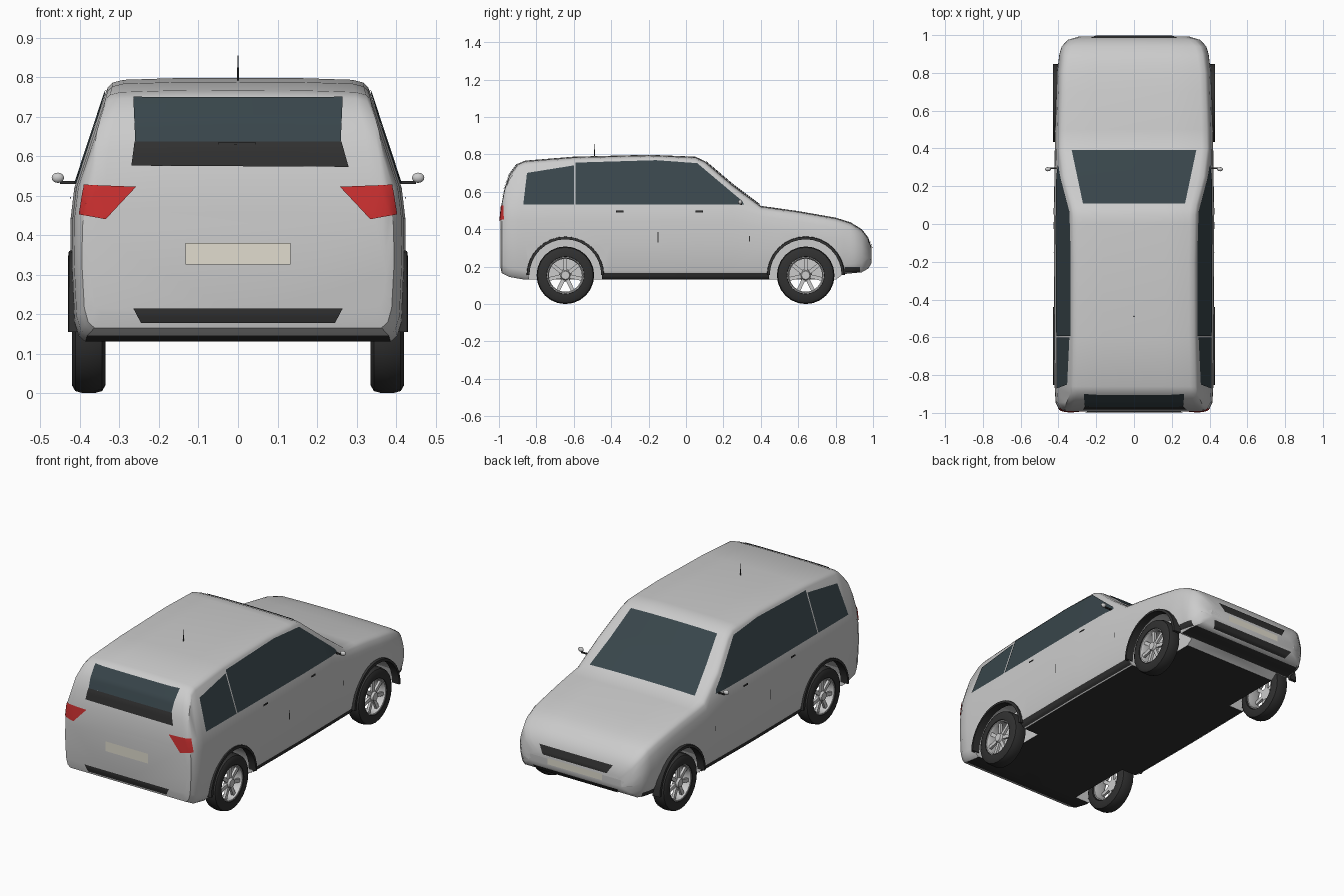
import bpy, bmesh
from math import sin, cos, pi, radians
from mathutils import Vector, Matrix
from mathutils.bvhtree import BVHTree

if "Cube" in bpy.data.objects:
    bpy.data.objects.remove(bpy.data.objects["Cube"])


def mat(name, r, g, b):
    m = bpy.data.materials.new(name)
    m.diffuse_color = (r, g, b, 1)
    m.use_nodes = True
    m.node_tree.nodes["Principled BSDF"].inputs["Base Color"].default_value = m.diffuse_color
    return m


GREY = mat("body_grey", .8, .8, .8)
BLACK = mat("black_trim", .03, .03, .03)
GLASS = mat("dark_glass", .04, .06, .07)
RED = mat("red_lens", .6, .03, .03)
CREAM = mat("cream_plate", .75, .72, .62)


def finish(name, bm, *mats, angle=35):
    me = bpy.data.meshes.new(name)
    bm.to_mesh(me)
    bm.free()
    ob = bpy.data.objects.new(name, me)
    bpy.context.collection.objects.link(ob)
    for m in mats:
        me.materials.append(m)
    smooth(ob, angle)
    return ob


def smooth(ob, angle):
    bpy.ops.object.select_all(action='DESELECT')
    ob.select_set(True)
    bpy.context.view_layer.objects.active = ob
    bpy.ops.object.shade_smooth_by_angle(angle=radians(angle))


def loft(bm, rings, closed=False, caps=False):
    """Skin a list of closed point rings."""
    rows = [[bm.verts.new(p) for p in r] for r in rings]
    pairs = list(zip(rows, rows[1:])) + ([(rows[-1], rows[0])] if closed else [])
    for a, b in pairs:
        for i in range(len(a)):
            j = (i + 1) % len(a)
            bm.faces.new((a[i], a[j], b[j], b[i]))
    if caps:
        bm.faces.new(rows[0])
        bm.faces.new(rows[-1])
    bmesh.ops.recalc_face_normals(bm, faces=bm.faces)


def interp(table, y):
    for (a, va), (b, vb) in zip(table, table[1:]):
        if a <= y <= b:
            return va + (vb - va) * (y - a) / (b - a)


# Body: side profile (top, bottom) and plan width along y; tail at -y
TOP = [(-.993, .46), (-.985, .54), (-.97, .62), (-.945, .69), (-.9, .75), (-.86, .767), (-.6, .788),
       (-.2, .798), (.05, .788), (.1, .765), (.25, .638), (.4, .525), (.6, .497), (.8, .462),
       (.88, .437), (.94, .40), (.975, .355), (.993, .3)]
BOTTOM = [(-.993, .2), (-.985, .165), (-.945, .145), (-.86, .13), (.8, .13), (.84, .16), (.94, .17), (.975, .19), (.993, .22)]
WIDTH = [(-.993, .375), (-.985, .395), (-.945, .415), (-.86, .42), (0, .425), (.5, .418), (.8, .408),
         (.9, .395), (.94, .383), (.975, .35), (.993, .29)]


def section(y):
    t, b, w = interp(TOP, y), interp(BOTTOM, y), interp(WIDTH, y)
    belt = min(.52, t - .055)
    edge = t - .025
    xr = .975 * w - .33 * (edge - belt)
    mid = b + .5 * (belt - b)
    half = [(.92 * w, b), (.96 * w, b + .015), (.985 * w, b + .05), (w, mid), (.997 * w, .4 * mid + .6 * belt),
            (.975 * w, belt), (xr, edge), (xr - .012, t - .012), (xr - .04, t - .005), (xr * .5, t - .001)]
    pts = [(0, b)] + half + [(0, t)] + [(-x, z) for x, z in reversed(half)]
    return [(x, y, z) for x, z in pts]


ys = sorted({y for t in (TOP, BOTTOM, WIDTH) for y, _ in t} | {-.4, .2, .7})
bm = bmesh.new()
loft(bm, [section(y) for y in ys], caps=True)
for f in bm.faces:
    if f.normal.z < -.95:
        f.material_index = 1
tree = BVHTree.FromBMesh(bm)
body = finish("body", bm, GREY, BLACK)

# Wheel wells cut out of the body
WHEELS = [(s, y) for s in (-1, 1) for y in (-.645, .64)]
AXLE = .154
for s, y in WHEELS:
    bpy.ops.mesh.primitive_cylinder_add(vertices=28, radius=.197, depth=.25, location=(s * .42, y, AXLE),
                                        rotation=(0, pi / 2, 0))
    cutter = bpy.context.object
    cutter.hide_render = True
    mod = body.modifiers.new("well", 'BOOLEAN')
    mod.operation, mod.object = 'DIFFERENCE', cutter
    bpy.context.view_layer.objects.active = body
    bpy.ops.object.modifier_apply(modifier=mod.name)
    bpy.data.objects.remove(cutter)
smooth(body, 35)

# Panels are 2D quads projected on to the body surface
VIEWS = {'right': (lambda u, v: (2, u, v), (-1, 0, 0)), 'left': (lambda u, v: (-2, u, v), (1, 0, 0)),
         'tail': (lambda u, v: (u, -2, v), (0, 1, 0)), 'nose': (lambda u, v: (u, 2, v), (0, -1, 0)),
         'top': (lambda u, v: (u, v, 2), (0, 0, -1))}


def panel(name, view, quad, m, n=8, lift=.004):
    origin, d = VIEWS[view]
    a, b, c, e = [Vector(p) for p in quad]
    bm = bmesh.new()
    grid = []
    for j in range(n + 1):
        row = []
        for i in range(n + 1):
            p = a.lerp(b, i / n).lerp(e.lerp(c, i / n), j / n)
            hit, normal, _, _ = tree.ray_cast(Vector(origin(*p)), Vector(d))
            row.append(bm.verts.new(hit + normal * lift) if hit else None)
        grid.append(row)
    for j in range(n):
        for i in range(n):
            q = (grid[j][i], grid[j][i + 1], grid[j + 1][i + 1], grid[j + 1][i])
            if None not in q:
                bm.faces.new(q)
    bm.normal_update()
    if sum((f.normal.dot(Vector(d)) for f in bm.faces)) > 0:
        bmesh.ops.reverse_faces(bm, faces=bm.faces)
    return finish(name, bm, m)


def rect(u0, u1, v0, v1):
    return [(u0, v0), (u1, v0), (u1, v1), (u0, v1)]


# Side glass, sills, seams and door handles
for side in ('right', 'left'):
    panel(side + "_rear_quarter_window", side, [(-.87, .53), (-.6, .53), (-.6, .74), (-.85, .7)], GLASS)
    panel(side + "_rear_door_window", side, [(-.592, .53), (-.16, .53), (-.16, .768), (-.592, .755)], GLASS)
    panel(side + "_front_door_window", side, [(-.16, .53), (.07, .53), (.06, .752), (-.16, .768)], GLASS)
    panel(side + "_front_quarter_window", side, [(.07, .53), (.31, .53), (.3, .55), (.06, .752)], GLASS)
    panel(side + "_sill", side, rect(-.45, .445, .135, .168), BLACK)
    panel(side + "_front_skirt", side, rect(.85, .93, .172, .2), BLACK)
    panel(side + "_rear_door_seam", side, rect(-.152, -.147, .33, .385), BLACK, 2)
    panel(side + "_front_door_seam", side, rect(.337, .341, .335, .365), BLACK, 2)
    for k, y in (("rear", -.355), ("front", .07)):
        panel(f"{side}_{k}_door_handle", side, rect(y - .02, y + .02, .489, .499), BLACK, 2, .008)

# Windscreen, tail glass, lamps, plates and grilles
panel("windscreen", 'top', [(-.33, .39), (.33, .39), (.27, .105), (-.27, .105)], GLASS)
panel("tail_window", 'tail', [(-.26, .635), (.26, .635), (.265, .747), (-.265, .747)], GLASS, 10)
panel("tail_window_lower", 'tail', [(-.27, .575), (.28, .572), (.262, .635), (-.262, .635)], BLACK)
panel("tail_plate", 'tail', rect(-.133, .133, .325, .38), CREAM)
panel("tail_bumper_strip", 'tail', [(-.245, .178), (.245, .178), (.265, .214), (-.265, .214)], BLACK)
for s in (-1, 1):
    panel("tail_lamp", 'tail', [(s * .335, .44), (s * .4, .452), (s * .388, .527), (s * .258, .522)], RED)
panel("upper_grille", 'nose', [(-.2, .288), (.2, .288), (.23, .335), (-.23, .335)], BLACK)
panel("front_plate", 'nose', rect(-.17, .17, .24, .275), CREAM)
panel("lower_grille", 'nose', [(-.25, .182), (.25, .182), (.27, .215), (-.27, .215)], BLACK)


def lathe(profile, n=24):
    """Spin a closed (x, radius) profile about the x axis."""
    bm = bmesh.new()
    loft(bm, [[(x, r * cos(2 * pi * k / n), r * sin(2 * pi * k / n)) for x, r in profile] for k in range(n)], closed=True)
    return bm


# Wheels and arch trims
for s, y in WHEELS:
    place = Matrix.Translation((s * .378, y, AXLE)) @ Matrix.Rotation(0 if s > 0 else pi, 4, 'Z')
    tyre = finish("tyre", lathe([(-.042, .105), (-.042, .135), (-.034, .149), (-.015, .154), (.015, .154),
                                 (.034, .149), (.042, .135), (.04, .1), (.03, .097)]), BLACK)
    bm = lathe([(-.035, .1), (-.035, .094), (.02, .088), (.034, .094), (.037, .103), (.03, .106)])
    bmesh.ops.create_cone(bm, cap_ends=True, segments=16, radius1=.034, radius2=.022, depth=.03,
                          matrix=Matrix.Translation((.022, 0, 0)) @ Matrix.Rotation(pi / 2, 4, 'Y'))
    for k in range(7):
        bmesh.ops.create_cube(bm, size=1, matrix=Matrix.Rotation(2 * pi * k / 7, 4, 'X')
                              @ Matrix.Translation((.018, 0, .058)) @ Matrix.Diagonal((.014, .02, .075, 1)))
    rim = finish("rim", bm, GREY)
    tyre.matrix_world = rim.matrix_world = place

    bm = bmesh.new()
    arc = [pi * k / 16 for k in range(17)]
    loft(bm, [[(s * x, y + r * cos(a), AXLE + r * sin(a)) for x, r in
               ((.385, .192), (.43, .192), (.428, .206), (.385, .21))] for a in arc], caps=True)
    finish("arch_trim", bm, BLACK)

# Door mirrors on short stalks
for s in (-1, 1):
    bm = bmesh.new()
    bmesh.ops.create_uvsphere(bm, u_segments=14, v_segments=8, radius=1,
                              matrix=Matrix.Translation((s * .456, .29, .545)) @ Matrix.Diagonal((.016, .011, .013, 1)))
    finish("door_mirror", bm, GREY)
    bm = bmesh.new()
    bmesh.ops.create_cube(bm, size=1, matrix=Matrix.Translation((s * .43, .295, .533)) @ Matrix.Diagonal((.04, .008, .007, 1)))
    finish("mirror_stalk", bm, BLACK)

# Roof aerial and tail wiper
bm = bmesh.new()
bmesh.ops.create_cone(bm, cap_ends=True, segments=6, radius1=.003, radius2=.0015, depth=.065,
                      matrix=Matrix.Translation((0, -.49, .822)))
finish("roof_aerial", bm, BLACK)
panel("tail_wiper", 'tail', rect(-.05, .045, .626, .632), BLACK, 2, .008)
